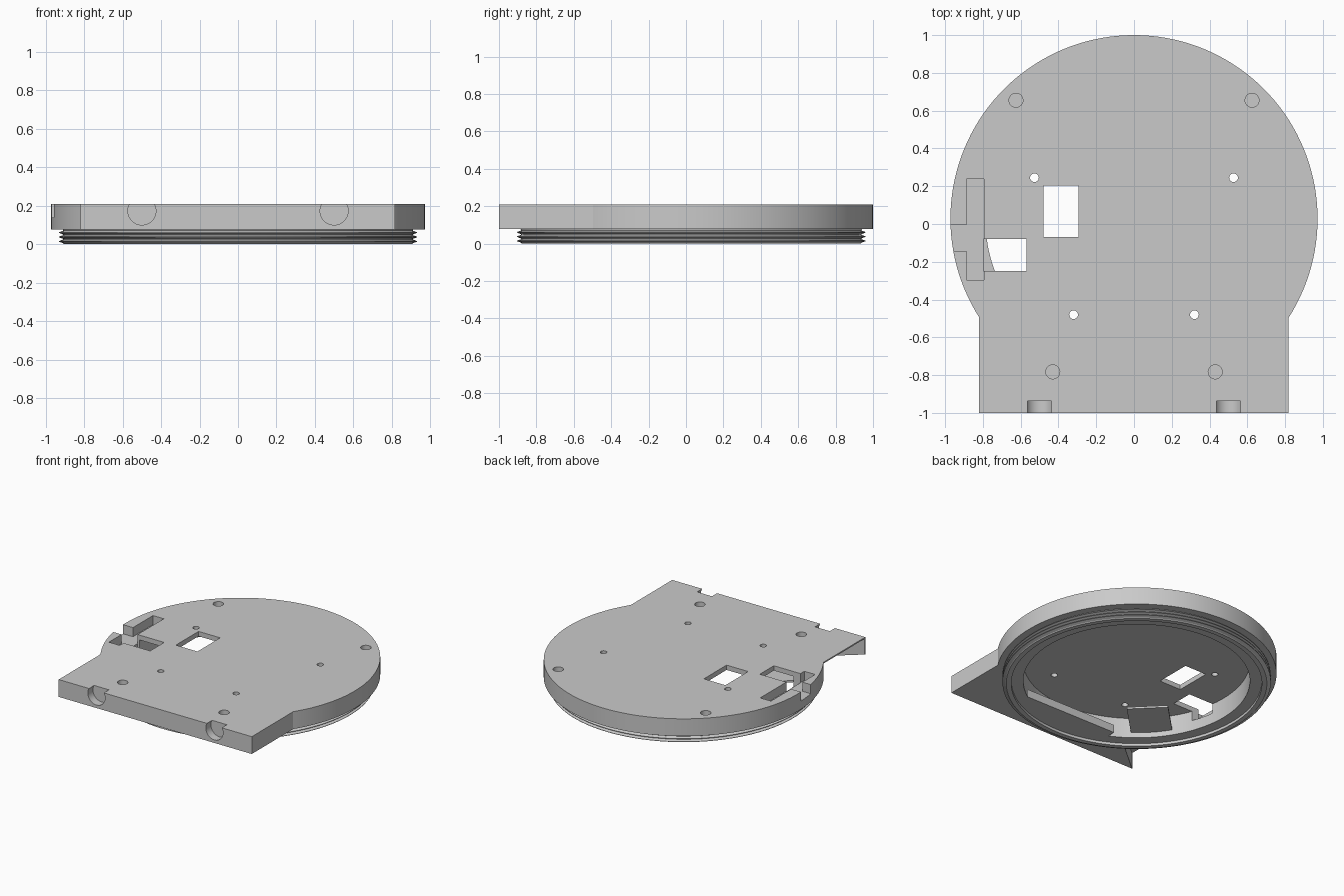
import bpy, bmesh, math
from mathutils import Matrix

old = bpy.data.objects.get("Cube")
if old:
    bpy.data.objects.remove(old, do_unlink=True)

CY = 0.028          # centre of the round body
TOP, BASE, CEILING = 0.21, 0.077, 0.173
SLOT_FLOOR = 0.14
BORE = 0.787

grey = bpy.data.materials.new("plain_grey")
grey.use_nodes = True
grey.diffuse_color = (0.59, 0.59, 0.59, 1)
grey.node_tree.nodes["Principled BSDF"].inputs["Base Color"].default_value = (0.59, 0.59, 0.59, 1)


def finish(bm, name):
    bmesh.ops.recalc_face_normals(bm, faces=bm.faces)
    mesh = bpy.data.meshes.new(name)
    bm.to_mesh(mesh)
    bm.free()
    mesh.materials.append(grey)
    obj = bpy.data.objects.new(name, mesh)
    bpy.context.scene.collection.objects.link(obj)
    return obj


def prism(name, outline, z0, z1, turn=None):
    """Extrude a flat outline from z0 to z1, optionally rotated afterwards."""
    bm = bmesh.new()
    face = bm.faces.new([bm.verts.new((x, y, z0)) for x, y in outline])
    ext = bmesh.ops.extrude_face_region(bm, geom=[face])
    moved = [g for g in ext["geom"] if isinstance(g, bmesh.types.BMVert)]
    bmesh.ops.translate(bm, verts=moved, vec=(0, 0, z1 - z0))
    if turn:
        bmesh.ops.transform(bm, matrix=turn, verts=bm.verts)
    return finish(bm, name)


def box(name, x0, x1, y0, y1, z0, z1, turn=None):
    return prism(name, [(x0, y0), (x1, y0), (x1, y1), (x0, y1)], z0, z1, turn)


def circle(x, y, r, n):
    return [(x + r * math.cos(2 * math.pi * i / n), y + r * math.sin(2 * math.pi * i / n))
            for i in range(n)]


def lathe(name, profile, n=144):
    """Closed solid from (radius, z) points, capped at both ends."""
    bm = bmesh.new()
    rings = [[bm.verts.new((x, y, z)) for x, y in circle(0, CY, r, n)] for r, z in profile]
    for a, b in zip(rings, rings[1:]):
        for i in range(n):
            j = (i + 1) % n
            bm.faces.new((a[i], a[j], b[j], b[i]))
    bm.faces.new(rings[0])
    bm.faces.new(rings[-1])
    return finish(bm, name)


def combine(target, tool, operation="DIFFERENCE"):
    mod = target.modifiers.new(operation.lower(), "BOOLEAN")
    mod.operation, mod.object, mod.solver = operation, tool, "EXACT"
    bpy.context.view_layer.objects.active = target
    bpy.ops.object.modifier_apply(modifier=mod.name)
    bpy.data.objects.remove(tool, do_unlink=True)


# Round body with threaded collar below it
profile = [(0.905, 0.0)]
for k in range(3):
    z = 0.003 + k * 0.023
    profile += [(0.91, z + 0.002), (0.932, z + 0.010), (0.932, z + 0.013), (0.91, z + 0.021)]
profile += [(0.912, BASE), (0.972, BASE), (0.972, TOP)]
body = lathe("round_body", profile)

# Square front tab, hollowed below its right side so only a thin skin remains
tab = box("front_tab", -0.82, 0.817, -1.0, -0.4, BASE, TOP)
combine(tab, prism("hollow_cutter", [(-0.83, -0.995), (-0.815, -0.995), (-0.45, -0.686),
                                     (-0.45, -0.45), (-0.83, -0.45)], 0.0, 0.2))
combine(body, tab, "UNION")

# Hollow underside: main bore and shallow seat at the rim
combine(body, prism("bore_cutter", circle(0, CY, BORE, 144), -0.1, CEILING))
combine(body, prism("seat_cutter", circle(0, CY, 0.87, 144), -0.1, 0.02))

# Rectangular windows and the side slot with its open mouth
combine(body, box("window_cutter", -0.478, -0.295, -0.07, 0.205, 0.1, 0.3))
combine(body, box("side_window_cutter", -0.796, -0.57, -0.25, -0.08, 0.1, 0.3))
combine(body, box("slot_cutter", -0.887, -0.795, -0.297, 0.237, SLOT_FLOOR, 0.3))
combine(body, box("mouth_cutter", -1.1, -0.88, -0.143, -0.005, SLOT_FLOOR, 0.3))

for side in (-1, 1):
    # Blind magnet holes, through screw holes and round front recesses
    for x, y in ((0.625, 0.655), (0.43, -0.783)):
        combine(body, prism("blind_cutter", circle(side * x, y, 0.037, 32), 0.16, 0.3))
    for x, y in ((0.527, 0.245), (0.32, -0.48)):
        combine(body, prism("screw_cutter", circle(side * x, y, 0.023, 24), 0.1, 0.3))
    recess = circle(side * 0.5, 0.173, 0.073, 48)
    combine(body, prism("recess_cutter", recess, 0.938, 1.1, Matrix.Rotation(math.pi / 2, 4, "X")))

# Inner shelf: a chord-shaped ledge against the bore wall
start, end = math.asin(-0.34 / 0.8), math.asin(0.46 / 0.8)
arc = []
for i in range(25):
    a = start + (end - start) * i / 24
    arc.append((0.8 * math.sin(a), CY - 0.8 * math.cos(a)))
shelf = prism("inner_shelf", [(-0.34, -0.62)] + arc, 0.02, 0.08)

# Inner ledge: a flat rectangular tongue reaching in diagonally from the bore wall
ledge = box("inner_ledge", 0.43, 0.79, -0.2, 0.088, 0.06, 0.075,
            Matrix.Rotation(math.radians(225), 4, "Z"))

# Smooth the round walls, keep the edges sharp
bpy.ops.object.select_all(action="DESELECT")
for obj in (body, shelf):
    obj.select_set(True)
bpy.context.view_layer.objects.active = body
bpy.ops.object.shade_smooth_by_angle(angle=math.radians(20))
